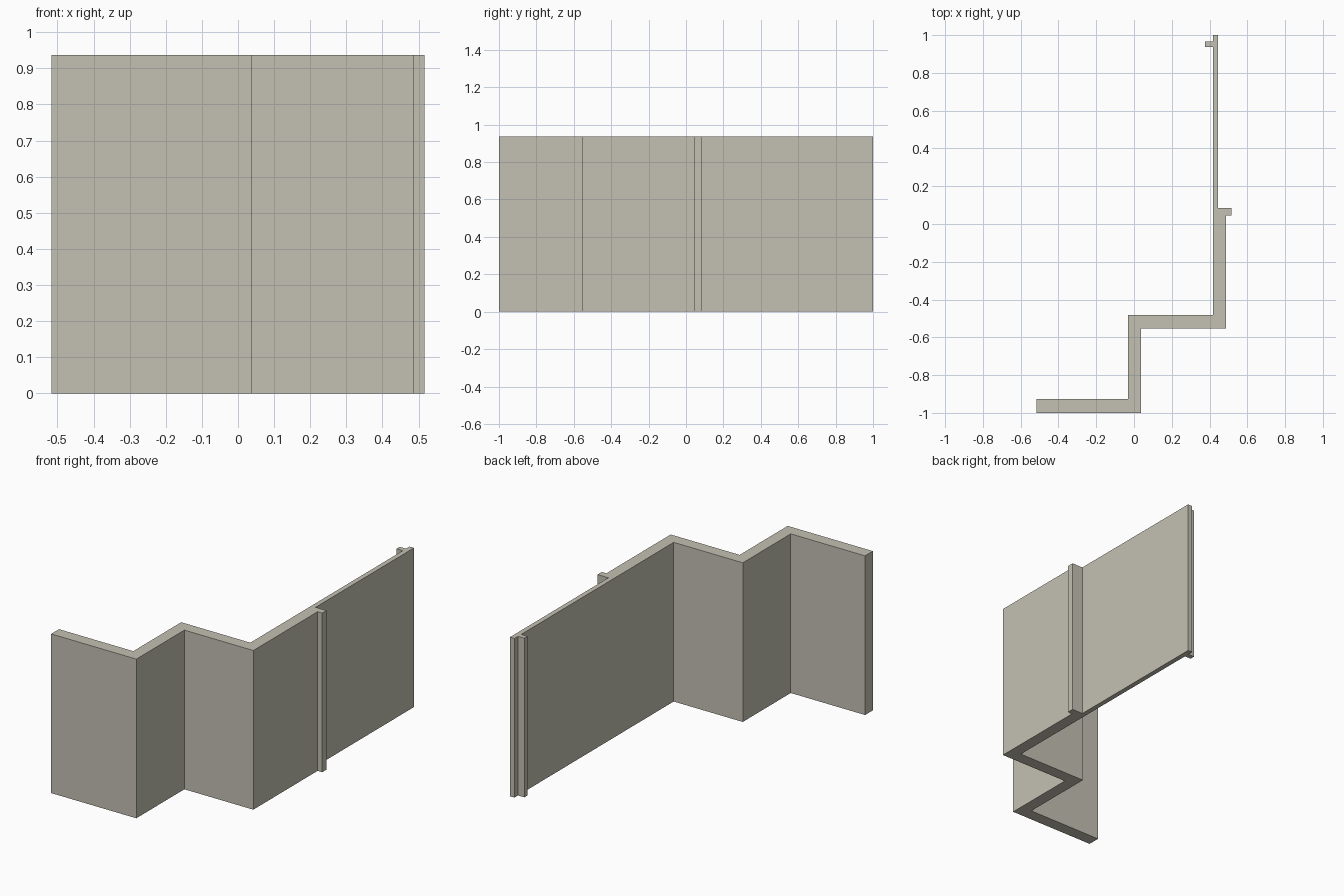
import bpy, bmesh

if "Cube" in bpy.data.objects:
    bpy.data.objects.remove(bpy.data.objects["Cube"])

HEIGHT = 0.937

# Single warm grey plaster colour
plaster = bpy.data.materials.new("warm_grey")
plaster.diffuse_color = (0.55, 0.53, 0.45, 1)
plaster.use_nodes = True
plaster.node_tree.nodes["Principled BSDF"].inputs["Base Color"].default_value = plaster.diffuse_color


def extrude_plan(name, plan, height):
    """Extrude a counter-clockwise floor plan straight up from z = 0."""
    bm = bmesh.new()
    base = bm.faces.new([bm.verts.new((x, y, 0)) for x, y in plan])
    top = bmesh.ops.extrude_face_region(bm, geom=[base])["geom"]
    verts = [v for v in top if isinstance(v, bmesh.types.BMVert)]
    bmesh.ops.translate(bm, verts=verts, vec=(0, 0, height))
    bmesh.ops.recalc_face_normals(bm, faces=bm.faces)
    mesh = bpy.data.meshes.new(name)
    bm.to_mesh(mesh)
    bm.free()
    mesh.materials.append(plaster)
    obj = bpy.data.objects.new(name, mesh)
    bpy.context.collection.objects.link(obj)
    return obj


# Stepped wall: thick zigzag, thin end panel, and two small projecting ribs
plan = [
    (-0.517, -1.0), (0.038, -1.0), (0.038, -0.553), (0.487, -0.553),
    (0.487, 0.045), (0.517, 0.045), (0.517, 0.085),   # outer rib
    (0.446, 0.085), (0.446, 1.0), (0.417, 1.0),       # thin panel
    (0.417, 0.967), (0.376, 0.967), (0.376, 0.938), (0.417, 0.938),  # inner rib
    (0.417, -0.481), (-0.033, -0.481), (-0.033, -0.927), (-0.517, -0.927),
]
extrude_plan("stepped_wall", plan, HEIGHT)
